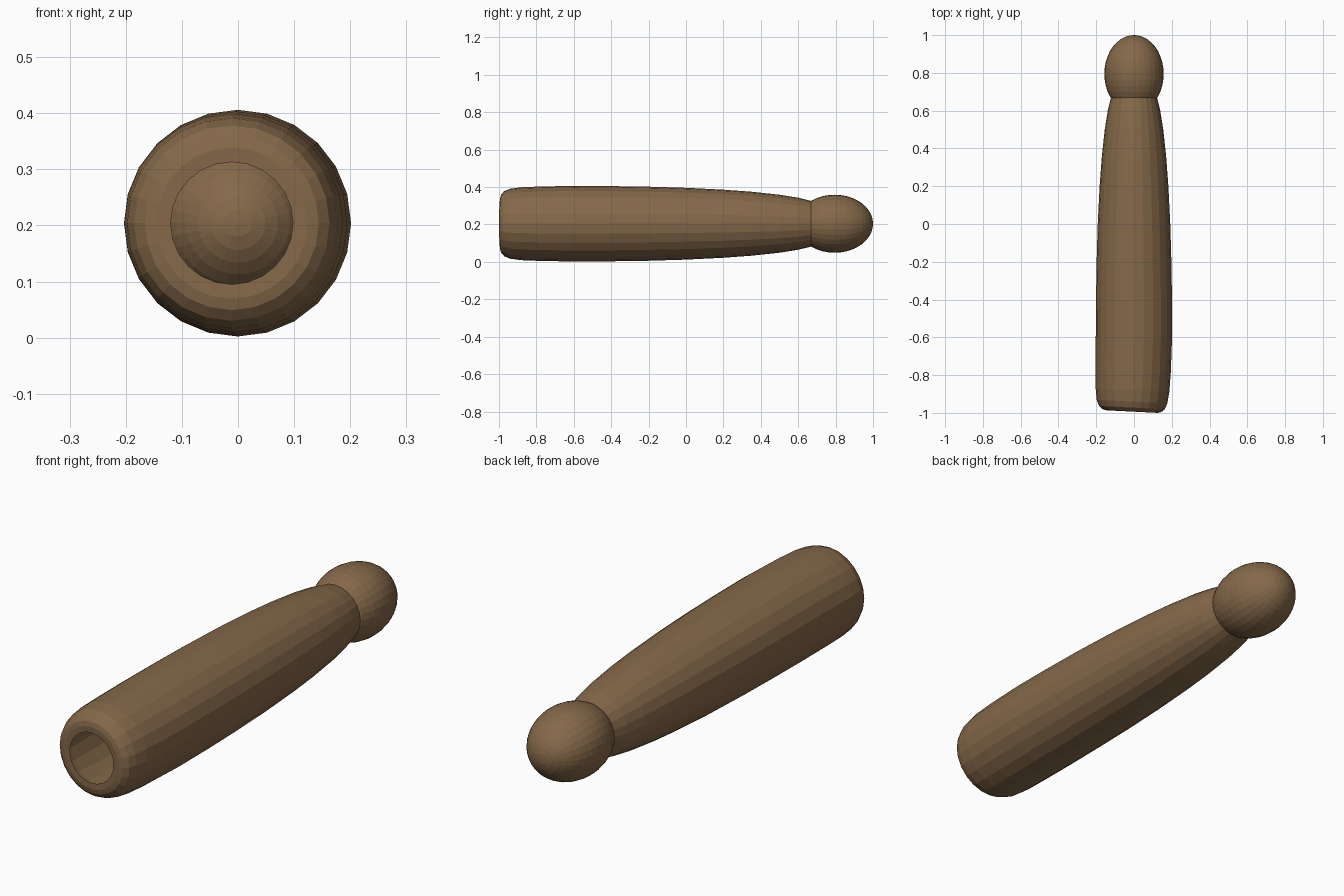
import bpy, bmesh, math

if "Cube" in bpy.data.objects:
    bpy.data.objects.remove(bpy.data.objects["Cube"])

CZ = 0.204  # height of the long axis

wood = bpy.data.materials.new("brown_wood")
wood.diffuse_color = (0.235, 0.14, 0.068, 1)
wood.use_nodes = True
wood.node_tree.nodes["Principled BSDF"].inputs["Base Color"].default_value = wood.diffuse_color


def finish(name, bm):
    mesh = bpy.data.meshes.new(name)
    bm.to_mesh(mesh)
    bm.free()
    obj = bpy.data.objects.new(name, mesh)
    bpy.context.collection.objects.link(obj)
    mesh.materials.append(wood)
    return obj


def lathe(name, profile, sides, shift=lambda y: 0.0, tilt=lambda y: 0.0):
    """Open tube around the y axis from (y, radius) pairs."""
    bm = bmesh.new()
    rings = []
    for y, r in profile:
        ring = []
        for i in range(sides):
            a = 2 * math.pi * i / sides
            x = r * math.sin(a)
            ring.append(bm.verts.new((x + shift(y), y - tilt(y) * x, CZ + r * math.cos(a))))
        rings.append(ring)
    for a, b in zip(rings, rings[1:]):
        for i in range(sides):
            j = (i + 1) % sides
            bm.faces.new((a[i], b[i], b[j], a[j]))
    bmesh.ops.recalc_face_normals(bm, faces=bm.faces)
    return finish(name, bm)


# Hollow handle: rounded lip with a round opening, tapering toward the knob
handle_profile = [
    (-0.992, 0.109), (-0.993, 0.135), (-0.988, 0.155), (-0.972, 0.174),
    (-0.94, 0.187), (-0.88, 0.195), (-0.78, 0.199), (-0.6, 0.202),
    (-0.4, 0.201), (-0.2, 0.198), (0.0, 0.192), (0.2, 0.182),
    (0.35, 0.171), (0.5, 0.155), (0.6, 0.139), (0.67, 0.122)]
lathe("handle", handle_profile, 24,
      shift=lambda y: -0.011 * min(1, max(0, (-y - 0.5) / 0.45)) ** 2,
      tilt=lambda y: 0.05 * min(1, max(0, (-y - 0.5) / 0.45)))

# Egg-shaped knob plugging the back end
bm = bmesh.new()
bmesh.ops.create_uvsphere(bm, u_segments=32, v_segments=20, radius=1)
for v in bm.verts:
    x, y, z = v.co
    v.co = (x * 0.157, 0.795 + z * 0.205, CZ + y * 0.155)
bmesh.ops.recalc_face_normals(bm, faces=bm.faces)
finish("knob", bm)
